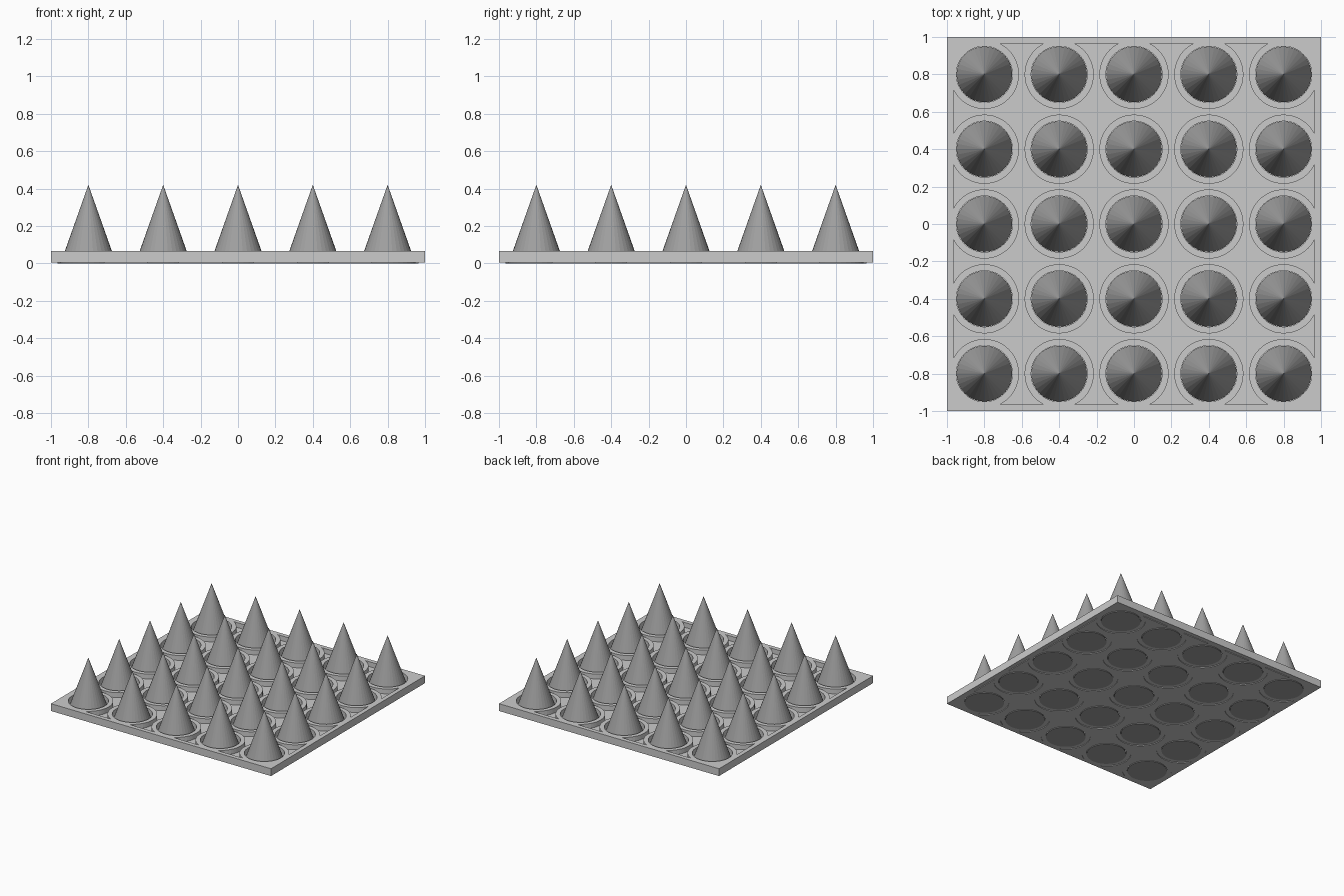
import bpy, bmesh
from mathutils import Matrix

if "Cube" in bpy.data.objects:
    bpy.data.objects.remove(bpy.data.objects["Cube"])

CENTRES = [(0.4 * i - 0.8, 0.4 * j - 0.8) for i in range(5) for j in range(5)]


def finish(name, bm):
    mesh = bpy.data.meshes.new(name)
    bm.to_mesh(mesh)
    bm.free()
    obj = bpy.data.objects.new(name, mesh)
    bpy.context.collection.objects.link(obj)
    return obj


def boxes(name, items):
    bm = bmesh.new()
    for x, y, half, z0, z1 in items:
        m = Matrix.Translation((x, y, (z0 + z1) / 2)) @ Matrix.Diagonal((2 * half, 2 * half, z1 - z0, 1))
        bmesh.ops.create_cube(bm, size=1, matrix=m)
    return finish(name, bm)


def round_grid(name, r_low, r_high, z0, z1, sides):
    # the same round shape repeated at every grid position
    bm = bmesh.new()
    for x, y in CENTRES:
        bmesh.ops.create_cone(bm, cap_ends=True, segments=sides, radius1=r_low, radius2=r_high,
                              depth=z1 - z0, matrix=Matrix.Translation((x, y, (z0 + z1) / 2)))
    return finish(name, bm)


def boolean(obj, tool, operation='DIFFERENCE'):
    mod = obj.modifiers.new(operation.lower(), 'BOOLEAN')
    mod.operation = operation
    mod.solver = 'EXACT'
    mod.object = tool
    bpy.context.view_layer.objects.active = obj
    bpy.ops.object.modifier_apply(modifier=mod.name)
    bpy.data.objects.remove(tool)


def web(name, z0, z1):
    # square sheet with round clearances around the collars and cut corners
    sheet = boxes(name, [(0, 0, 0.965, z0, z1)])
    boolean(sheet, round_grid("collar_cutter", 0.185, 0.185, -0.2, 0.3, 48))
    boolean(sheet, boxes("corner_cutter", [(sx * 0.95, sy * 0.95, 0.1, -0.2, 0.3)
                                           for sx in (-1, 1) for sy in (-1, 1)]))
    return sheet


# base plate: raised rim and collars, recessed floor, slightly proud underside
plate = boxes("base_plate", [(0, 0, 1.0, 0.005, 0.065)])
boolean(plate, web("floor_recess", 0.025, 0.1))
boolean(plate, web("underside_panel", 0.0, 0.015), 'UNION')
boolean(plate, round_grid("spike_holes", 0.15, 0.15, -0.1, 0.2, 48))

# spikes standing in the holes
spikes = round_grid("spikes", 0.149, 0.0, 0.0, 0.42, 32)
bm = bmesh.new()
bm.from_mesh(spikes.data)
bmesh.ops.remove_doubles(bm, verts=bm.verts, dist=1e-5)
bm.to_mesh(spikes.data)
bm.free()
dark = bpy.data.materials.new("dark_grey")
dark.diffuse_color = (0.35, 0.35, 0.35, 1)
dark.use_nodes = True
dark.node_tree.nodes["Principled BSDF"].inputs["Base Color"].default_value = dark.diffuse_color
spikes.data.materials.append(dark)
